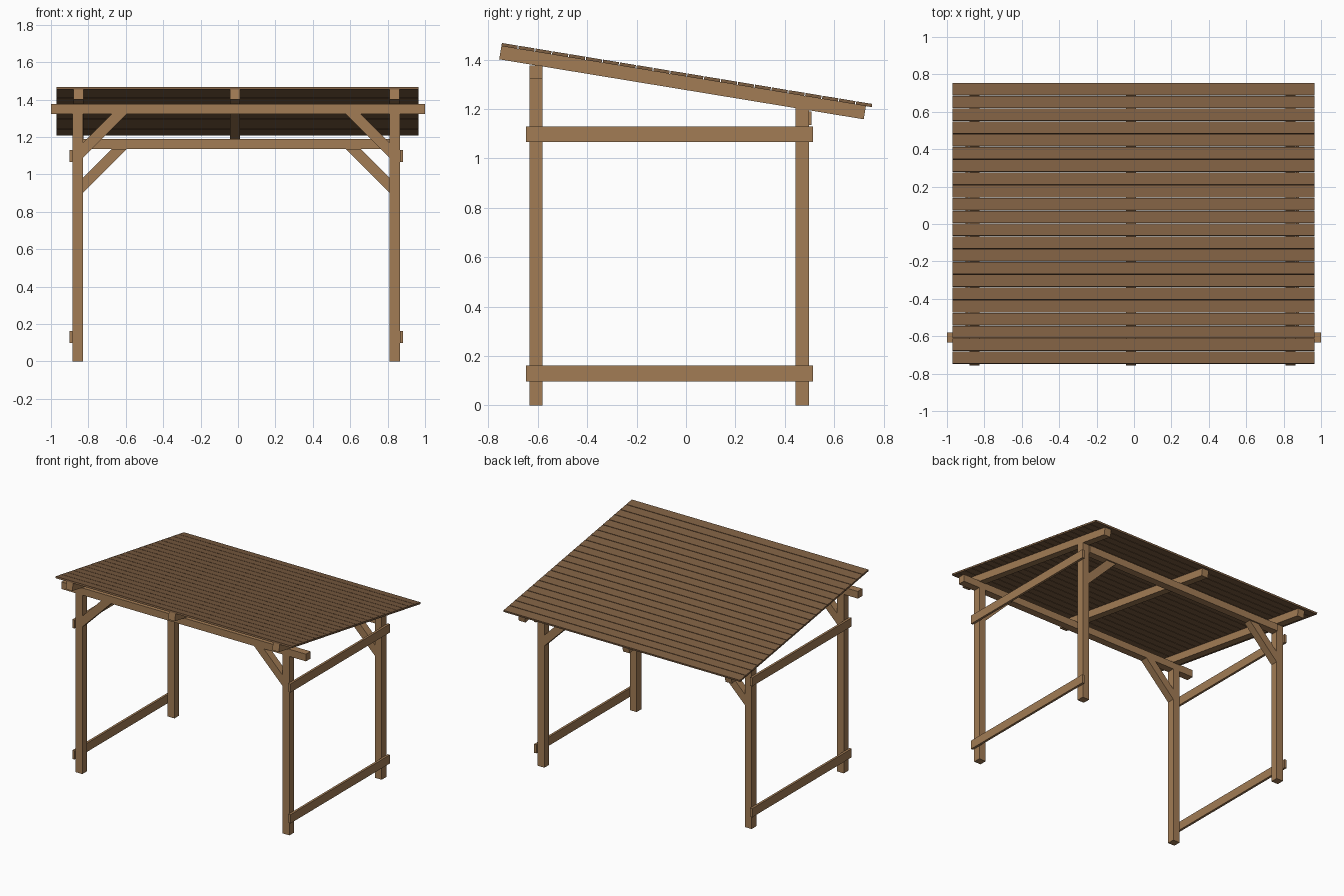
import bpy, math
from mathutils import Vector

cube = bpy.data.objects.get("Cube")
if cube:
    bpy.data.objects.remove(cube, do_unlink=True)


def material(name, rgb):
    mat = bpy.data.materials.new(name)
    mat.use_nodes = True
    colour = (*rgb, 1)
    mat.diffuse_color = colour
    mat.node_tree.nodes["Principled BSDF"].inputs["Base Color"].default_value = colour
    return mat


WOOD = material("timber", (0.36, 0.2, 0.09))
ROOF = material("dark_board", (0.21, 0.115, 0.055))


def prism(name, outline, axis, lo, hi, mat=WOOD):
    """Extrude a 2D outline along x (outline in y, z) or y (outline in x, z)."""
    n = len(outline)
    verts = [(d, a, b) if axis == "x" else (a, d, b) for d in (lo, hi) for a, b in outline]
    faces = [tuple(range(n)), tuple(range(n, 2 * n))]
    faces += [(i, (i + 1) % n, n + (i + 1) % n, n + i) for i in range(n)]
    mesh = bpy.data.meshes.new(name)
    mesh.from_pydata(verts, [], faces)
    mesh.materials.append(mat)
    obj = bpy.data.objects.new(name, mesh)
    bpy.context.collection.objects.link(obj)
    # Consistent outward normals
    bpy.context.view_layer.objects.active = obj
    bpy.ops.object.select_all(action="DESELECT")
    obj.select_set(True)
    bpy.ops.object.mode_set(mode="EDIT")
    bpy.ops.mesh.select_all(action="SELECT")
    bpy.ops.mesh.normals_make_consistent(inside=False)
    bpy.ops.object.mode_set(mode="OBJECT")
    return obj


def box(name, x, y, z):
    outline = [(y[0], z[0]), (y[1], z[0]), (y[1], z[1]), (y[0], z[1])]
    return prism(name, outline, "x", *x)


# Roof frame: direction down the slope and its upward normal
SLOPE = math.atan(0.1645)
down = Vector((math.cos(SLOPE), -math.sin(SLOPE)))
up = Vector((math.sin(SLOPE), math.cos(SLOPE)))
rafter_foot = Vector((-0.756, 1.401))
RAFTER_H, RAFTER_LEN = 0.054, 1.495
BOARD_T, ROOF_LEN, BOARDS = 0.013, 1.523, 22


def sloped(start, length, height):
    return [start, start + down * length, start + down * length + up * height, start + up * height]


def rafter_under(y):
    return rafter_foot.y - (y - rafter_foot.x) * math.tan(SLOPE)


MID = -0.01                      # middle of the frame across the width
INNER, OUTER, RAIL = 0.82, 0.875, 0.892
FRONT, BACK = (-0.634, -0.58), (0.443, 0.497)
FRONT_BEAM, BACK_BEAM = (1.323, 1.376), (1.136, 1.19)


def span(side, a, b):
    return sorted((MID + side * a, MID + side * b))


for side, label in ((-1, "right"), (1, "left")):
    x = span(side, INNER, OUTER)

    # Posts: front ones carry the beam, back ones are cut to the rafters
    box(f"front_post_{label}", x, FRONT, (0, FRONT_BEAM[0]))
    top = [(y, rafter_under(y)) for y in reversed(BACK)]
    prism(f"back_post_{label}", [(BACK[0], 0), (BACK[1], 0)] + top, "x", *x)

    # Side rails nailed to the outside of the posts
    for level, z in (("lower", (0.098, 0.162)), ("upper", (1.066, 1.129))):
        box(f"{level}_rail_{label}", span(side, OUTER, RAIL), (-0.647, 0.514), z)

    # Diagonal corner braces
    for place, y, beam in (("front", FRONT, FRONT_BEAM), ("back", BACK, BACK_BEAM)):
        z = beam[0]
        post_x = MID + side * INNER
        outline = [(post_x, z - 0.235), (post_x - side * 0.235, z),
                   (post_x - side * 0.155, z), (post_x, z - 0.155)]
        prism(f"{place}_brace_{label}", outline, "y", *y)

# Cross beams
box("front_beam", (-1, 1), FRONT, FRONT_BEAM)
box("back_beam", span(1, -INNER, INNER), (0.453, 0.507), BACK_BEAM)

# Rafters
for label, centre in (("right", -0.853), ("middle", -0.015), ("left", 0.837)):
    prism(f"rafter_{label}", sloped(rafter_foot, RAFTER_LEN, RAFTER_H), "x",
          centre - 0.027, centre + 0.027)

# Roof boards laid across the rafters with narrow gaps
pitch = ROOF_LEN / BOARDS
first = rafter_foot + up * RAFTER_H
boards = prism("roof_boards", sloped(first, pitch - 0.004, BOARD_T), "x", -0.97, 0.965, ROOF)
array = boards.modifiers.new("repeat", "ARRAY")
array.count = BOARDS
array.use_relative_offset = False
array.use_constant_offset = True
array.constant_offset_displace = (0, down.x * pitch, down.y * pitch)
